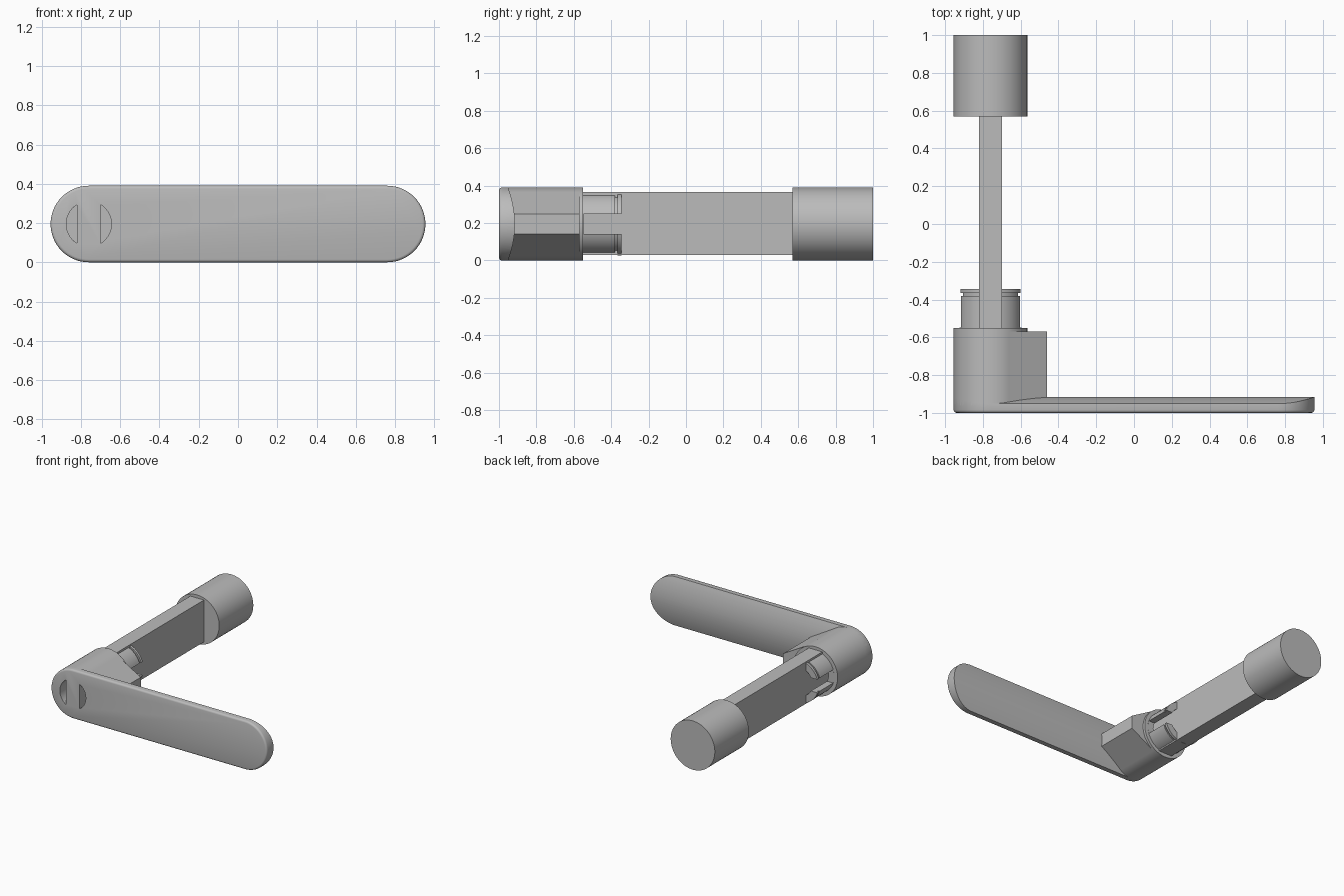
import bpy, bmesh, math
from mathutils import Matrix, Vector

cube = bpy.data.objects.get("Cube")
if cube:
    bpy.data.objects.remove(cube, do_unlink=True)

AX, AZ, R = -0.76, 0.195, 0.195      # barrel axis and radius
HALF, SLOT = 0.06, 0.0525            # half thickness of the bar, half height of the collar slot
HOLE = 0.115

grey = bpy.data.materials.new("plain grey")
grey.use_nodes = True
grey.diffuse_color = (0.5, 0.5, 0.5, 1)
grey.node_tree.nodes["Principled BSDF"].inputs["Base Color"].default_value = (0.5, 0.5, 0.5, 1)


def loft(name, rings, caps=True):
    """Join rings of points into a surface; without caps the last ring joins the first."""
    bm = bmesh.new()
    loops = [[bm.verts.new(p) for p in ring] for ring in rings]
    pairs = list(zip(loops, loops[1:]))
    if caps:
        bm.faces.new(loops[0])
        bm.faces.new(loops[-1])
    else:
        pairs.append((loops[-1], loops[0]))
    for a, b in pairs:
        for i in range(len(a)):
            j = (i + 1) % len(a)
            bm.faces.new((a[i], a[j], b[j], b[i]))
    bmesh.ops.recalc_face_normals(bm, faces=bm.faces)
    mesh = bpy.data.meshes.new(name)
    bm.to_mesh(mesh)
    bm.free()
    mesh.materials.append(grey)
    obj = bpy.data.objects.new(name, mesh)
    bpy.context.collection.objects.link(obj)
    return obj


def arc(r, start, end, n, cx=AX):
    angles = [math.radians(start + (end - start) * i / n) for i in range(n + 1)]
    return [(cx + r * math.cos(a), AZ + r * math.sin(a)) for a in angles]


def ring(points, y):
    return [(x, y, z) for x, z in points]


def prism(name, points, y0, y1):
    return loft(name, [ring(points, y0), ring(points, y1)])


def box(name, x0, x1, y0, y1, z0, z1):
    return prism(name, [(x0, z0), (x1, z0), (x1, z1), (x0, z1)], y0, y1)


def circle(r):
    return arc(r, 0, 360, 64)[:-1]


def boolean(obj, cutter, operation="DIFFERENCE"):
    mod = obj.modifiers.new(operation.lower(), "BOOLEAN")
    mod.object, mod.operation, mod.solver = cutter, operation, "EXACT"
    bpy.context.view_layer.objects.active = obj
    bpy.ops.object.modifier_apply(modifier=mod.name)


def stadium(inset):
    r = R - inset
    return arc(r, 90, 270, 32) + arc(r, -90, 90, 32, -AX)


# Flat arm: rounded front rim, domed back
rim = 0.015
rings = [ring(stadium(rim * (1 - math.sin(a))), -1 + rim * (1 - math.cos(a)))
         for a in [math.radians(d) for d in (0, 30, 60, 90)]]
arm = loft("flat_arm", rings + [ring(stadium(0), -0.85)])
steps = [i / 12 for i in range(-12, 13)]
dome = [(-0.915 - 0.04 * t * t, AZ + 0.205 * t) for t in steps]
section = [(-1.1, AZ - 0.205)] + dome + [(-1.1, AZ + 0.205)]
dome_cutter = loft("dome_cutter", [[(x, y, z) for y, z in section] for x in (-1.2, 1.2)])
boolean(arm, dome_cutter, "INTERSECT")

# Round hub behind the arm
hub = prism("hub", circle(R), -0.96, -0.55)

# Tapered web, tangent to the hub
tx, tz, flat = 0.095, 0.17, 0.30
web = prism("web", [(AX + x, AZ + z) for x, z in (
    (tx, tz), (flat, SLOT), (flat, -SLOT), (tx, -tz), (0.15, 0))], -0.95, -0.57)

# Two D-shaped holes through arm and hub
cutters = [dome_cutter]
edge = math.degrees(math.acos(HALF / HOLE))
for middle in (0, 180):
    cutter = prism("hole_cutter", arc(HOLE, middle - edge, middle + edge, 24), -1.1, -0.5)
    boolean(arm, cutter)
    boolean(hub, cutter)
    cutters.append(cutter)

# Grooved collar, split by a horizontal slot
profile = [(-0.56, HOLE), (-0.56, 0.165), (-0.38, 0.165), (-0.38, 0.155),
           (-0.365, 0.155), (-0.365, 0.168), (-0.345, 0.168), (-0.345, HOLE)]
collar = loft("collar", [ring(circle(r), y) for y, r in profile], caps=False)
slot_cutter = box("slot_cutter", -1.1, -0.4, -0.549, -0.2, AZ - SLOT, AZ + SLOT)
boolean(collar, slot_cutter)
cutters.append(slot_cutter)

# Flat bar and end cap
bar = box("bar", AX - HALF, AX + HALF, -0.97, 0.6, 0.03, 0.365)
cap = prism("end_cap", circle(R), 0.57, 1.0)

for cutter in cutters:
    bpy.data.objects.remove(cutter, do_unlink=True)

# Smooth round surfaces, keep edges sharp
bpy.ops.object.select_all(action="DESELECT")
for obj in (arm, hub, collar, cap):
    obj.select_set(True)
bpy.context.view_layer.objects.active = arm
bpy.ops.object.shade_smooth_by_angle(angle=math.radians(32))
